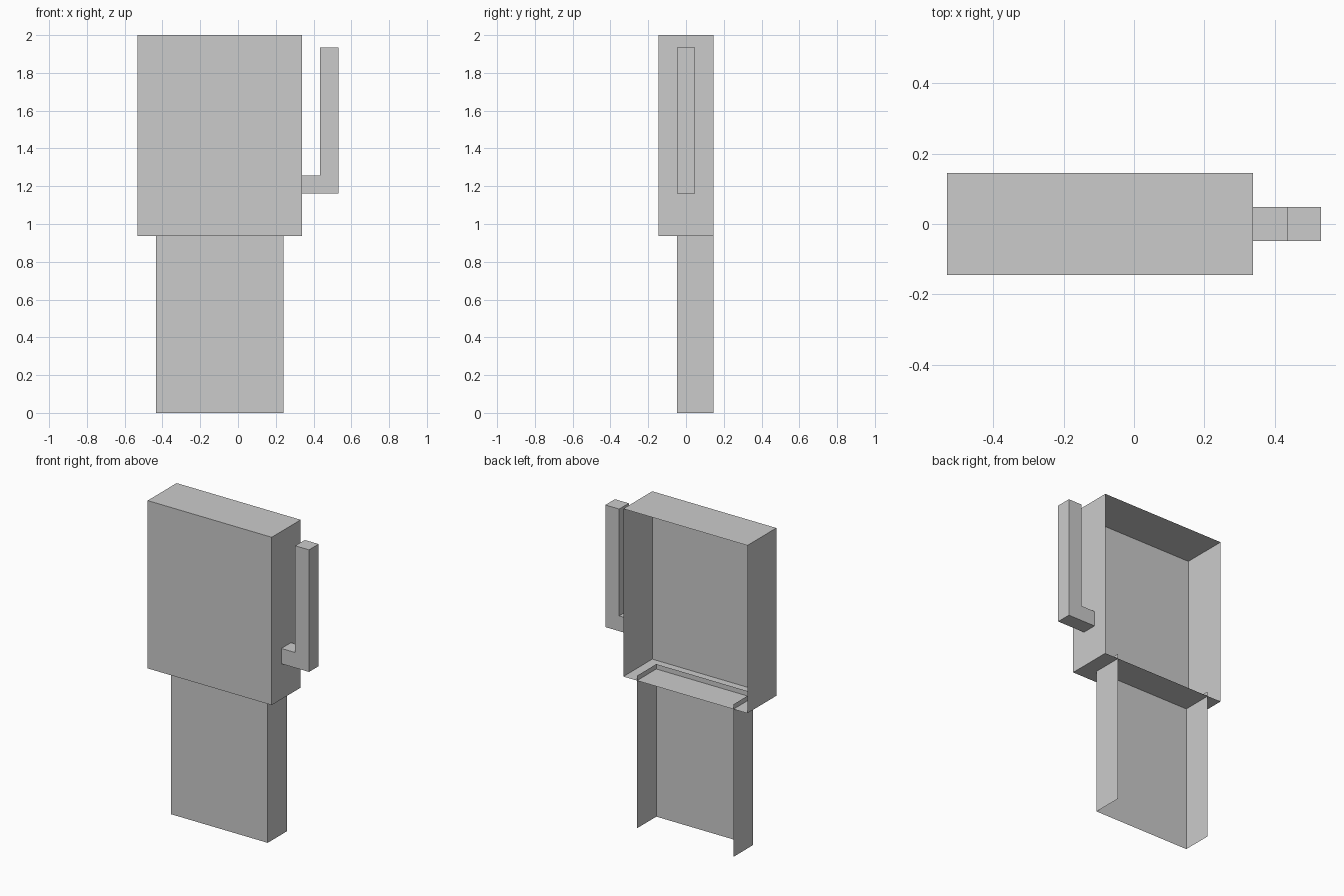
import bpy, bmesh

if "Cube" in bpy.data.objects:
    bpy.data.objects.remove(bpy.data.objects["Cube"])


def make_object(name, bm):
    mesh = bpy.data.meshes.new(name)
    bm.to_mesh(mesh)
    bm.free()
    obj = bpy.data.objects.new(name, mesh)
    bpy.context.collection.objects.link(obj)
    return obj


def open_box(name, lo, hi, open_sides):
    """Thin-sheet box; open_sides lists (axis, sign) of the missing faces."""
    bm = bmesh.new()
    bmesh.ops.create_cube(bm, size=1)
    bm.normal_update()
    missing = [f for f in bm.faces
               if any(f.normal[a] * s > 0.9 for a, s in open_sides)]
    bmesh.ops.delete(bm, geom=missing, context='FACES')
    for v in bm.verts:
        v.co = [hi[i] if v.co[i] > 0 else lo[i] for i in range(3)]
    return make_object(name, bm)


X, Y, Z = range(3)

# Upper shell, open at the back
open_box("upper_shell", (-0.532, -0.145, 0.936), (0.338, 0.145, 2.0), [(Y, 1)])

# Lower sleeve: front and two sides, poking slightly through the shell floor
open_box("lower_sleeve", (-0.435, -0.048, 0.0), (0.242, 0.145, 0.967),
         [(Y, 1), (Z, 1), (Z, -1)])

# L-shaped side arm, extruded from its profile, open where it meets the shell
profile = [(0.338, 1.161), (0.532, 1.161), (0.532, 1.935),
           (0.435, 1.935), (0.435, 1.258), (0.338, 1.258)]
bm = bmesh.new()
face = bm.faces.new([bm.verts.new((x, -0.048, z)) for x, z in profile])
ext = bmesh.ops.extrude_face_region(bm, geom=[face], use_keep_orig=True)
moved = [g for g in ext["geom"] if isinstance(g, bmesh.types.BMVert)]
bmesh.ops.translate(bm, verts=moved, vec=(0, 0.096, 0))
bmesh.ops.recalc_face_normals(bm, faces=bm.faces[:])
ends = [f for f in bm.faces if all(v.co.x < 0.34 for v in f.verts)]
bmesh.ops.delete(bm, geom=ends, context='FACES')
make_object("side_arm", bm)
